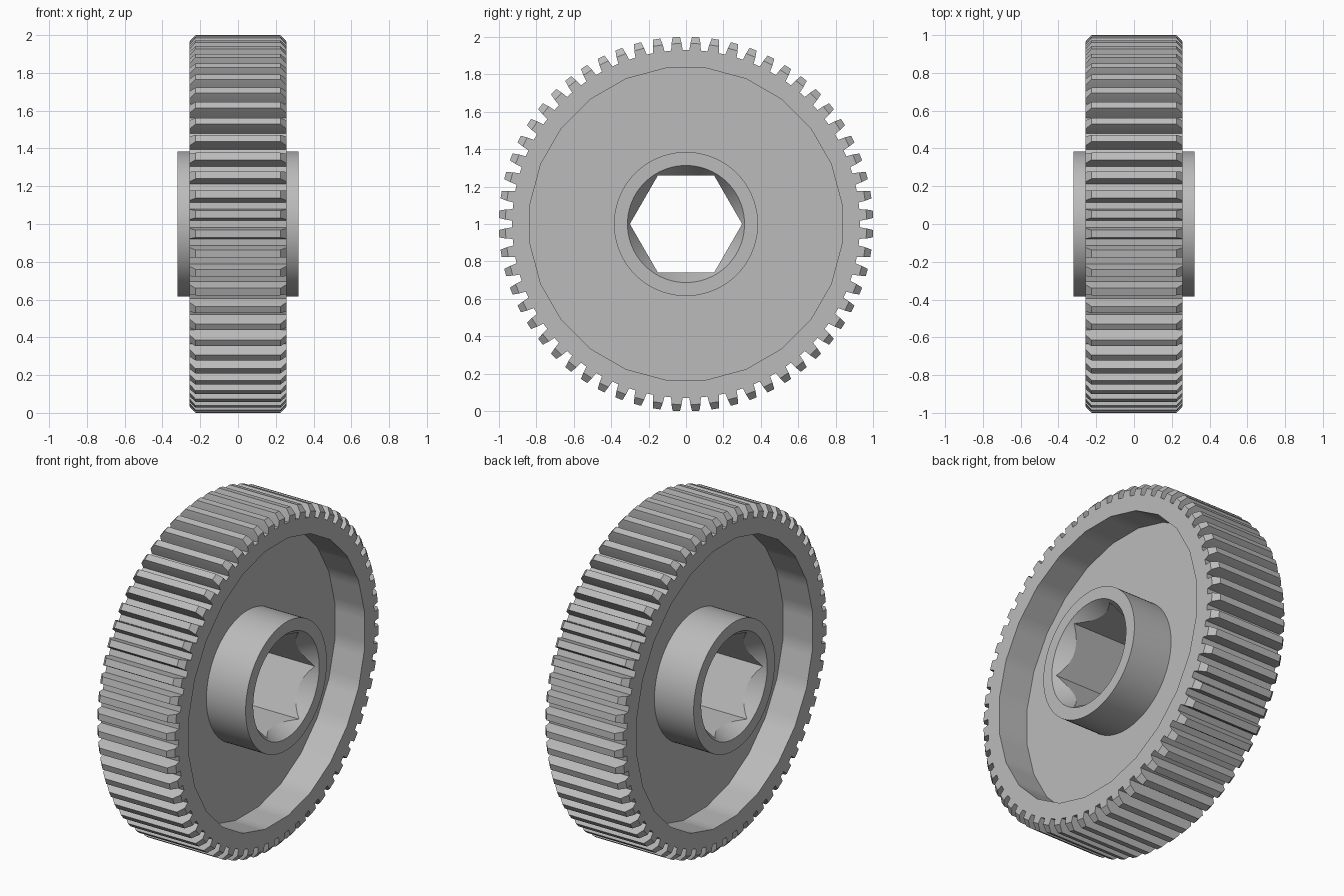
import bpy, bmesh, math

if "Cube" in bpy.data.objects:
    bpy.data.objects.remove(bpy.data.objects["Cube"])

steel = bpy.data.materials.new("plain grey steel")
steel.diffuse_color = (0.5, 0.5, 0.5, 1)
steel.use_nodes = True
steel.node_tree.nodes["Principled BSDF"].inputs["Base Color"].default_value = steel.diffuse_color

TEETH = 60
HALF_RIM, HALF_HUB, HALF_WEB = 0.257, 0.32, 0.06


def point(x, r, a):
    """Point at radius r and angle a (from the top) around the x axis."""
    return (x, r * math.sin(a), 1 + r * math.cos(a))


def finish(name, bm):
    bmesh.ops.recalc_face_normals(bm, faces=bm.faces)
    mesh = bpy.data.meshes.new(name)
    bm.to_mesh(mesh)
    bm.free()
    obj = bpy.data.objects.new(name, mesh)
    obj.data.materials.append(steel)
    bpy.context.collection.objects.link(obj)
    bpy.ops.object.select_all(action='DESELECT')
    bpy.context.view_layer.objects.active = obj
    obj.select_set(True)
    bpy.ops.object.shade_smooth_by_angle(angle=math.radians(30))
    return obj


def bridge(bm, a, b):
    n = len(a)
    for i in range(n):
        j = (i + 1) % n
        bm.faces.new((a[i], a[j], b[j], b[i]))


def closed_ring(name, count, start, sections):
    """Closed ring swept around x; each section maps an angle to (x, radius)."""
    bm = bmesh.new()
    angles = [start + math.tau * i / count for i in range(count)]
    loops = [[bm.verts.new(point(*s(a), a)) for a in angles] for s in sections]
    for k, loop in enumerate(loops):
        bridge(bm, loop, loops[(k + 1) % len(loops)])
    return finish(name, bm)


# Toothed rim: chamfered teeth outside, a 24-sided recess wall inside
def polygon_radius(a):
    seg = math.radians(15)
    off = (a + seg / 2) % seg - seg / 2
    return 0.84 * math.cos(seg / 2) / math.cos(off)


bm = bmesh.new()
profile = [(0.93, -0.031), (0.966, -0.027), (1.001, -0.020),
           (1.001, 0.020), (0.966, 0.027), (0.93, 0.031)]
outer, inner = {}, {}
for side in (-1, 1):
    rim_loop, wall_loop, root_loop = [], [], []
    for t in range(TEETH):
        mid = math.tau * (t + 0.5) / TEETH
        tooth = []
        for r, half in profile:
            x = 0.225 if r > 0.99 else HALF_RIM
            tooth.append(bm.verts.new(point(side * x, r, mid + half / r)))
        # end chamfer and end face of the tooth
        bm.faces.new(tooth[1:5])
        bm.faces.new((tooth[0], tooth[1], tooth[4], tooth[5]))
        rim_loop += tooth
        root_loop += [tooth[0], tooth[5]]
        for s in (-1, 1):
            a = mid + s * math.radians(1.5)
            wall_loop.append(bm.verts.new(point(side * HALF_RIM, polygon_radius(a), a)))
    bridge(bm, root_loop, wall_loop)
    outer[side], inner[side] = rim_loop, wall_loop
bridge(bm, outer[-1], outer[1])
bridge(bm, inner[-1], inner[1])
finish("toothed_rim", bm)

# Thin web between the rim and the hub
closed_ring("web_disc", 48, math.radians(7.5), [
    lambda a: (-HALF_WEB, 0.36), lambda a: (-HALF_WEB, 0.855),
    lambda a: (HALF_WEB, 0.855), lambda a: (HALF_WEB, 0.36)])


# Hub with a hexagonal bore and conical lead-ins
def bore(side):
    def section(a):
        sixth = math.radians(60)
        r = 0.26 / math.cos((a + sixth / 2) % sixth - sixth / 2)
        return side * (HALF_HUB - 1.6 * (0.313 - r)), r
    return section


closed_ring("hub", 96, 0, [
    lambda a: (-HALF_HUB, 0.385), lambda a: (HALF_HUB, 0.385),
    lambda a: (HALF_HUB, 0.313), bore(1), bore(-1),
    lambda a: (-HALF_HUB, 0.313)])
